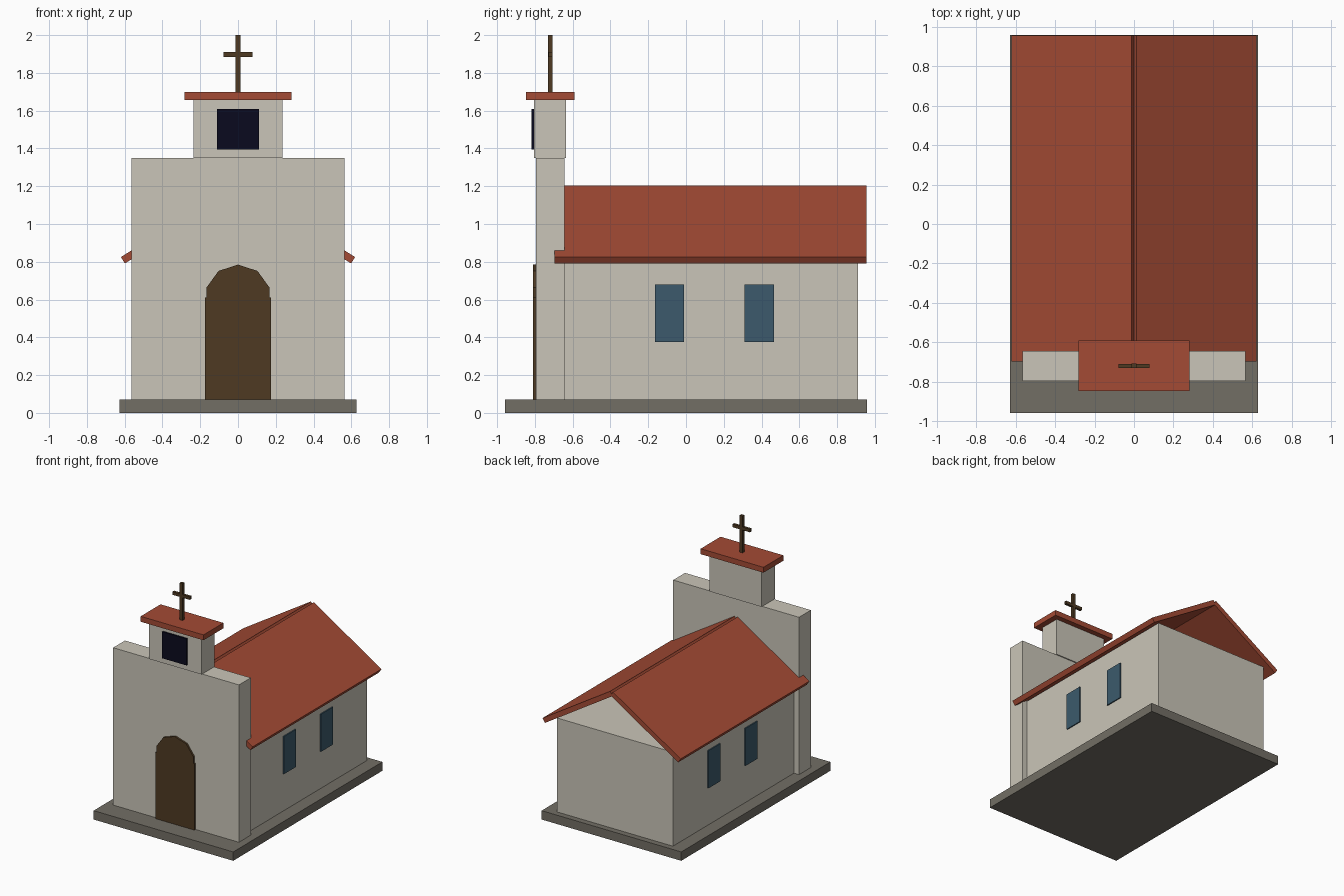
import bpy
import bmesh
from math import cos, sin, pi, radians
from mathutils import Vector

cube = bpy.data.objects.get("Cube")
if cube:
    bpy.data.objects.remove(cube, do_unlink=True)


def material(name, rgb):
    m = bpy.data.materials.new(name)
    m.use_nodes = True
    m.diffuse_color = (*rgb, 1)
    m.node_tree.nodes["Principled BSDF"].inputs["Base Color"].default_value = (*rgb, 1)
    return m


plaster = material("cream plaster", (0.59, 0.56, 0.48))
tile = material("red tile", (0.37, 0.07, 0.035))
stone = material("grey stone", (0.17, 0.157, 0.13))
wood = material("dark wood", (0.077, 0.042, 0.016))
glass = material("blue glass", (0.045, 0.102, 0.15))
shadow = material("dark opening", (0.003, 0.003, 0.013))


def prism(name, mat, profile, y0, y1):
    """Extrude an (x, z) profile from y0 to y1."""
    bm = bmesh.new()
    face = bm.faces.new([bm.verts.new((x, y0, z)) for x, z in profile])
    new = bmesh.ops.extrude_face_region(bm, geom=[face])["geom"]
    verts = [v for v in new if isinstance(v, bmesh.types.BMVert)]
    bmesh.ops.translate(bm, verts=verts, vec=(0, y1 - y0, 0))
    bmesh.ops.recalc_face_normals(bm, faces=bm.faces)
    mesh = bpy.data.meshes.new(name)
    bm.to_mesh(mesh)
    bm.free()
    mesh.materials.append(mat)
    obj = bpy.data.objects.new(name, mesh)
    bpy.context.collection.objects.link(obj)
    return obj


def box(name, mat, x, y, z):
    return prism(name, mat, [(x[0], z[0]), (x[1], z[0]), (x[1], z[1]), (x[0], z[1])], *y)


def wide(half):
    return (-half, half)


# Plinth, nave and front wall
box("plinth", stone, wide(0.627), (-0.957, 0.957), (0, 0.072))
box("nave", plaster, wide(0.52), (-0.65, 0.91), (0.072, 0.835))
box("facade", plaster, wide(0.565), (-0.795, -0.643), (0.072, 1.35))

# Bell tower
box("bell_tower", plaster, wide(0.235), (-0.804, -0.634), (1.35, 1.656))
box("bell_opening", shadow, wide(0.11), (-0.818, -0.803), (1.395, 1.61))
box("tower_roof", tile, wide(0.282), (-0.846, -0.591), (1.656, 1.70))

# Cross
box("cross_post", wood, wide(0.0125), (-0.73, -0.707), (1.70, 2.0))
box("cross_arm", wood, wide(0.078), (-0.729, -0.708), (1.885, 1.91))

# Arched door with a faceted top
arch_z, radius = 0.61, 0.175
arch = [(radius * cos(a), arch_z + radius * sin(a))
        for a in (pi / 10 + i * pi / 5 for i in range(5))]
door = [(-radius, 0.072), (radius, 0.072), (radius, arch_z), (arch[0][0], arch_z)]
door += arch + [(arch[-1][0], arch_z), (-radius, arch_z)]
prism("door", wood, door, -0.81, -0.794)

# Mirrored roof slopes and side windows
pitch, thick = radians(32.1), 0.04
for side, label in ((1, "left"), (-1, "right")):
    ridge, eave = Vector((0.013, 1.205)), Vector((0.62, 0.825))
    inward = Vector((-sin(pitch), -cos(pitch))) * thick
    slab = [ridge, eave, eave + inward, ridge + inward]
    prism(f"roof_{label}", tile, [(side * p.x, p.y) for p in slab], -0.697, 0.955)
    for place, y in (("front", -0.088), ("back", 0.388)):
        box(f"window_{label}_{place}", glass, sorted((side * 0.515, side * 0.529)),
            (y - 0.077, y + 0.077), (0.375, 0.68))
